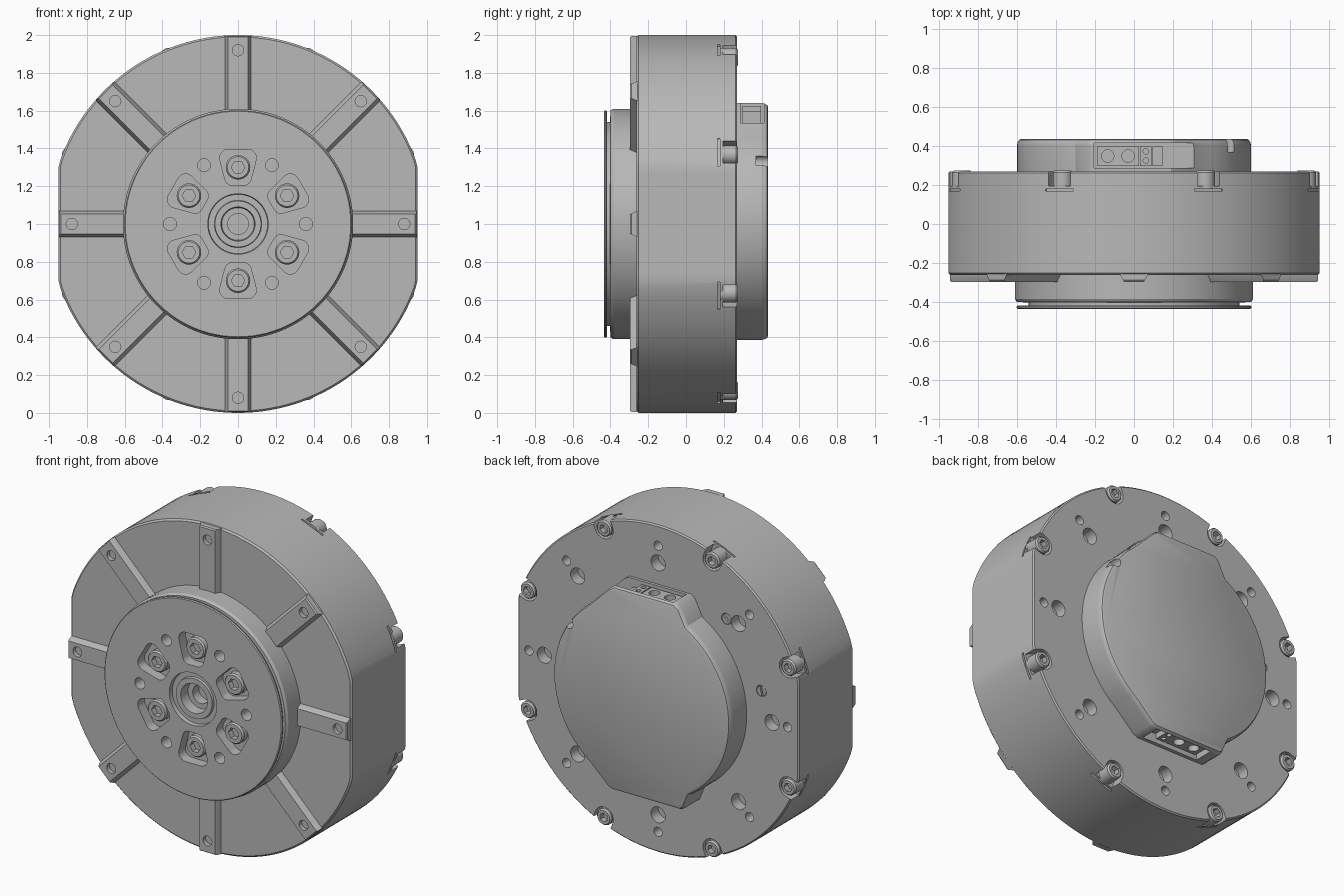
import bpy, bmesh
from math import sin, cos, pi, radians
from mathutils import Vector
from mathutils.geometry import convex_hull_2d

cube = bpy.data.objects.get("Cube")
if cube:
    bpy.data.objects.remove(cube, do_unlink=True)

grey = bpy.data.materials.new("machined grey")
grey.use_nodes = True
grey.diffuse_color = (0.48, 0.48, 0.48, 1)
grey.node_tree.nodes["Principled BSDF"].inputs["Base Color"].default_value = (0.48, 0.48, 0.48, 1)
parts = []
EIGHTHS = [k * pi / 4 for k in range(8)]
SIXTHS = [k * pi / 3 for k in range(6)]


# ---- outlines in the x-z plane ----
def arc(r, a0, a1, n):
    return [(r * cos(radians(a0 + (a1 - a0) * i / n)),
             r * sin(radians(a0 + (a1 - a0) * i / n))) for i in range(n + 1)]


def circle(r, n=32):
    return arc(r, 0, 360, n)[:-1]


def hexagon(r, n=24):
    out = []
    for i in range(n):
        a = 2 * pi * i / n
        k = r * cos(pi / 6) / cos(a % (pi / 3) - pi / 6)
        out.append((k * cos(a), k * sin(a)))
    return out


def hull(discs):
    pts = [Vector((x + u, z + v)) for x, z, r in discs for u, v in circle(r, 24)]
    return [tuple(pts[i]) for i in convex_hull_2d(pts)]


def rect(x0, x1, z0, z1):
    return [(x0, z0), (x1, z0), (x1, z1), (x0, z1)]


def scaled(pts, k):
    return [(x * k, z * k) for x, z in pts]


def place(pts, radius, a):
    """Move an outline out along a radius, its second axis pointing outward."""
    return [((radius + v) * cos(a) + u * sin(a), (radius + v) * sin(a) - u * cos(a))
            for u, v in pts]


# ---- solids along the y axis ----
def loft(bm, rings):
    loops = [[bm.verts.new((x, y, z + 1)) for x, z in pts] for pts, y in rings]
    n = len(loops[0])
    for a, b in zip(loops, loops[1:]):
        for i in range(n):
            j = (i + 1) % n
            bm.faces.new((a[i], a[j], b[j], b[i]))
    bm.faces.new(loops[0])
    bm.faces.new(loops[-1])


def prism(bm, pts, y0, y1):
    loft(bm, [(pts, y0), (pts, y1)])


def build(name, bm, keep=True):
    bmesh.ops.recalc_face_normals(bm, faces=bm.faces[:])
    mesh = bpy.data.meshes.new(name)
    bm.to_mesh(mesh)
    bm.free()
    obj = bpy.data.objects.new(name, mesh)
    bpy.context.collection.objects.link(obj)
    if keep:
        mesh.materials.append(grey)
        parts.append(obj)
    return obj


def cut(obj, bm):
    tool = build("cutter", bm, keep=False)
    tool.hide_render = True
    mod = obj.modifiers.new("cut", 'BOOLEAN')
    mod.operation, mod.solver, mod.object = 'DIFFERENCE', 'EXACT', tool
    bpy.context.view_layer.objects.active = obj
    bpy.ops.object.modifier_apply(modifier=mod.name)
    bpy.data.objects.remove(tool, do_unlink=True)


def screw(bm, radius, a, r, base, top):
    """Socket head screw; the head points from base to top."""
    d = 1 if top > base else -1
    loft(bm, [(place(p, radius, a), y) for p, y in (
        (circle(r, 24), base), (circle(r, 24), top - d * 0.01),
        (circle(r - 0.008, 24), top), (hexagon(r * 0.55), top),
        (hexagon(r * 0.55), top - d * 0.035))])


# Housing: drum with two flat sides
outline = [(max(-0.95, min(0.95, x)), z) for x, z in circle(1, 144)]
bm = bmesh.new()
loft(bm, [(scaled(outline, 0.99), -0.262), (outline, -0.252),
          (outline, 0.262), (scaled(outline, 0.992), 0.27)])
housing = build("housing", bm)

# Rim notches, their shallow flats, and the holes in the rear plate
rim = [a + pi / 8 for a in EIGHTHS]
bm = bmesh.new()
for a in rim:
    prism(bm, place(rect(-0.078, 0.078, 0, 0.2), 0.985, a), 0.168, 0.18)
cut(housing, bm)
bm = bmesh.new()
for a in rim:
    prism(bm, place(hull([(0, 0, 0.062), (0, 0.2, 0.062)]), 0.955, a), 0.195, 0.32)
for a in EIGHTHS:
    prism(bm, place(circle(0.048), 0.77, a), 0.2, 0.32)
    prism(bm, place(circle(0.028), 0.875, a), 0.2, 0.32)
plugs = [radians(130), radians(166)]
for a in plugs:
    prism(bm, place(circle(0.034), 0.72, a), 0.25, 0.32)
cut(housing, bm)

bm = bmesh.new()
for a in rim:
    screw(bm, 0.955, a, 0.05, 0.18, 0.275)
build("rear_rim_screws", bm)

bm = bmesh.new()
for a in plugs:
    for start in (10, 190):
        prism(bm, place(arc(0.031, start, start + 160, 12), 0.72, a), 0.24, 0.268)
build("slotted_plugs", bm)

# Front ribs with a hole near each end
bm = bmesh.new()
holes = bmesh.new()
for k, a in enumerate(EIGHTHS):
    flat = k % 4 == 0
    end = 0.944 if flat else 0.995
    loft(bm, [(place(rect(-w, w, 0.55, end - c), 0, a), y)
              for w, c, y in ((0.072, 0, -0.24), (0.07, 0, -0.262),
                              (0.055, 0, -0.288), (0.052, 0.006, -0.296))])
    prism(holes, place(circle(0.03), 0.88 if flat else 0.92, a), -0.27, -0.33)
cut(build("front_ribs", bm), holes)

# Output flange with a groove and a stepped central bore
bm = bmesh.new()
profile = [(0.61, -0.25), (0.61, -0.385), (0.6, -0.4), (0.54, -0.402), (0.54, -0.418),
           (0.597, -0.418), (0.602, -0.423), (0.602, -0.43), (0.597, -0.435),
           (0.16, -0.435), (0.157, -0.41), (0.125, -0.41), (0.122, -0.425),
           (0.09, -0.425), (0.086, -0.36), (0.055, -0.36), (0.055, -0.3)]
loft(bm, [(circle(r, 96), y) for r, y in profile])
flange = build("output_flange", bm)
pocket = hull([(-0.052, 0.05, 0.045), (0.052, 0.05, 0.045),
               (-0.03, -0.055, 0.04), (0.03, -0.055, 0.04)])
bm = bmesh.new()
for a in SIXTHS:
    prism(bm, place(pocket, 0.3, a + pi / 6), -0.37, -0.5)
    prism(bm, place(circle(0.034), 0.36, a), -0.36, -0.5)
cut(flange, bm)

bm = bmesh.new()
for a in SIXTHS:
    screw(bm, 0.3, a + pi / 6, 0.065, -0.35, -0.415)
build("flange_screws", bm)

# Rear cover: round with a connector boss at top and bottom
cover = (arc(0.6, -54, 52, 40) + [(0.22, 0.62), (0.19, 0.64), (-0.22, 0.64), (-0.25, 0.62)]
         + arc(0.6, 120, 238, 44) + [(-0.28, -0.6), (-0.26, -0.613), (0.2, -0.613), (0.23, -0.6)])
bm = bmesh.new()
loft(bm, [(cover, 0.25), (cover, 0.4), (scaled(cover, 0.995), 0.417),
          (scaled(cover, 0.983), 0.43), (scaled(cover, 0.965), 0.435)])
rear_cover = build("rear_cover", bm)
bm = bmesh.new()
prism(bm, rect(-0.205, 0.35, 0.535, 0.75), 0.288, 0.414)
prism(bm, rect(-0.205, 0.18, -0.75, -0.5), 0.292, 0.41)
prism(bm, place(circle(0.03), 0.592, radians(34)), 0.37, 0.5)
cut(rear_cover, bm)


# Power and signal connectors inside the bosses
def connector(name, side, tip):
    bm = bmesh.new()
    pins = bmesh.new()
    for x0, x1, drop in ((-0.19, 0.025, 0), (0.032, 0.09, 0), (0.095, 0.145, 0.03)):
        z0, z1 = sorted((side * 0.49, side * (tip - drop)))
        prism(bm, rect(x0, x1, z0, z1), 0.298, 0.398)
    block = build(name, bm)
    for x, r, ys in ((-0.135, 0.032, (0.348,)), (-0.03, 0.032, (0.348,)),
                     (0.061, 0.014, (0.325, 0.372))):
        for y in ys:
            lower, upper = [[pins.verts.new((x + u, y + v, 1 + side * z)) for u, v in circle(r, 20)]
                            for z in (tip - 0.05, tip + 0.05)]
            for i in range(20):
                j = (i + 1) % 20
                pins.faces.new((lower[i], lower[j], upper[j], upper[i]))
            pins.faces.new(lower)
            pins.faces.new(upper)
    cut(block, pins)


connector("top_connector", 1, 0.625)
connector("bottom_connector", -1, 0.59)

# Smooth shading with sharp edges kept
bpy.ops.object.select_all(action='DESELECT')
for obj in parts:
    obj.select_set(True)
bpy.context.view_layer.objects.active = parts[0]
bpy.ops.object.shade_smooth_by_angle(angle=radians(30))
